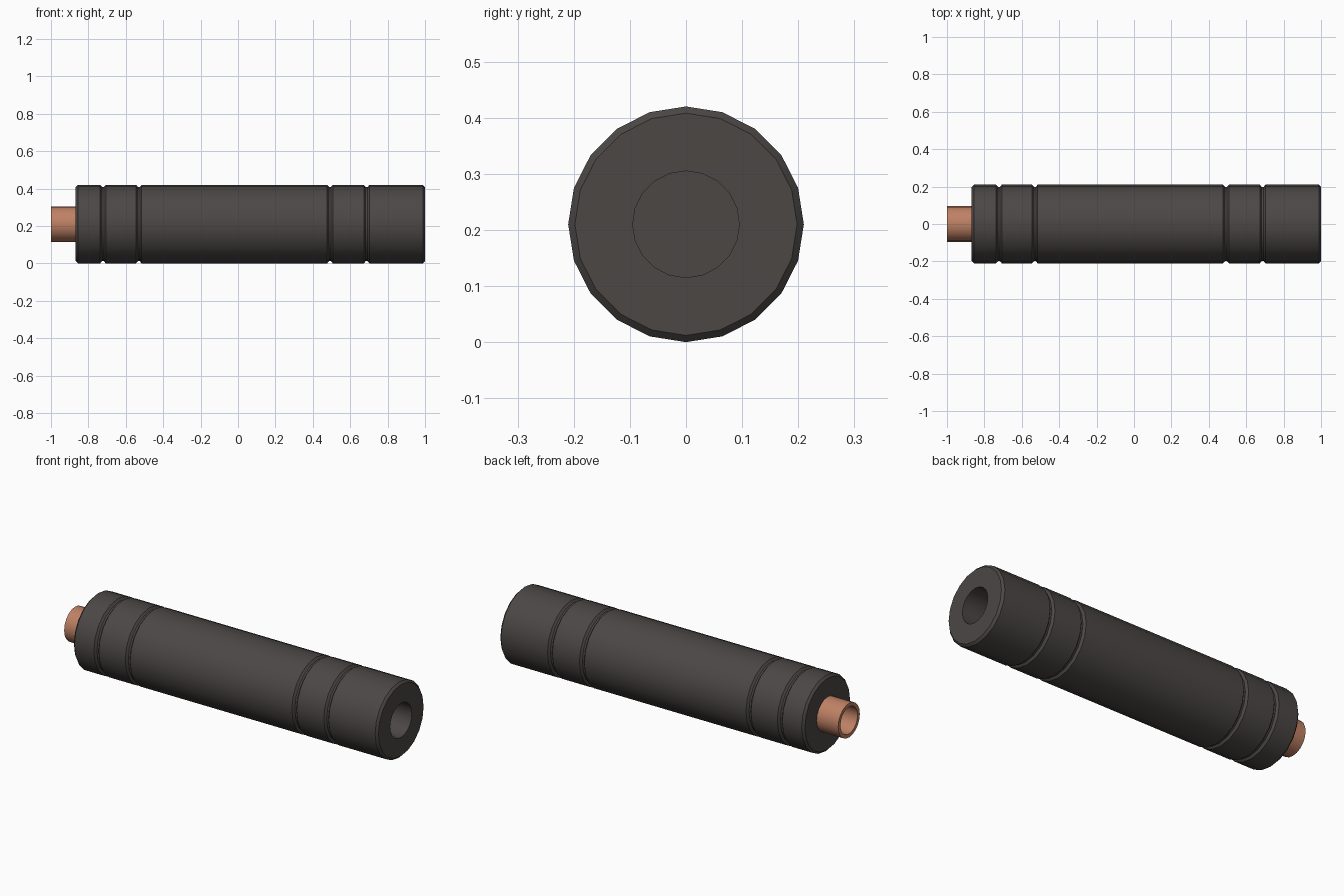
import bpy, bmesh, math

if "Cube" in bpy.data.objects:
    bpy.data.objects.remove(bpy.data.objects["Cube"])

SIDES = 20
R = 0.21          # body radius, also axis height
C = 0.012         # chamfer and groove depth


def material(name, rgb):
    m = bpy.data.materials.new(name)
    m.diffuse_color = (*rgb, 1)
    m.use_nodes = True
    m.node_tree.nodes["Principled BSDF"].inputs["Base Color"].default_value = m.diffuse_color
    return m


def lathe(name, profile, mat):
    """Revolve (x, radius) points about the x axis; close both ends with a cap."""
    bm = bmesh.new()
    rings = []
    for x, r in profile:
        rings.append([bm.verts.new((x, r * math.cos(a), R + r * math.sin(a)))
                      for a in (2 * math.pi * i / SIDES for i in range(SIDES))])
    for a, b in zip(rings, rings[1:]):
        for i in range(SIDES):
            j = (i + 1) % SIDES
            bm.faces.new((a[i], a[j], b[j], b[i]))
    bm.faces.new(rings[0])
    bm.faces.new(rings[-1])
    bmesh.ops.recalc_face_normals(bm, faces=bm.faces)
    me = bpy.data.meshes.new(name)
    bm.to_mesh(me)
    bm.free()
    me.materials.append(mat)
    ob = bpy.data.objects.new(name, me)
    bpy.context.collection.objects.link(ob)
    bpy.context.view_layer.objects.active = ob
    ob.select_set(True)
    bpy.ops.object.shade_smooth_by_angle(angle=math.radians(30))
    ob.select_set(False)
    return ob


dark = material("dark_grey_metal", (0.07, 0.063, 0.06))
copper = material("copper", (0.52, 0.22, 0.13))

# main tube: chamfered ends, four V-like grooves, blind bore on the right
body = [(-0.868, 0.09), (-0.868, R - C), (-0.868 + C, R)]
for g in (-0.722, -0.53, 0.492, 0.688):
    body += [(g - 0.015, R), (g - 0.005, R - C), (g + 0.005, R - C), (g + 0.015, R)]
body += [(1 - C, R), (1, R - C), (1, 0.095), (0.8, 0.095)]
lathe("main_tube", body, dark)

# copper mounting collar, hollow on the left
lathe("mounting_collar", [(-0.86, 0.095), (-1, 0.095), (-1, 0.075), (-0.865, 0.075)], copper)
